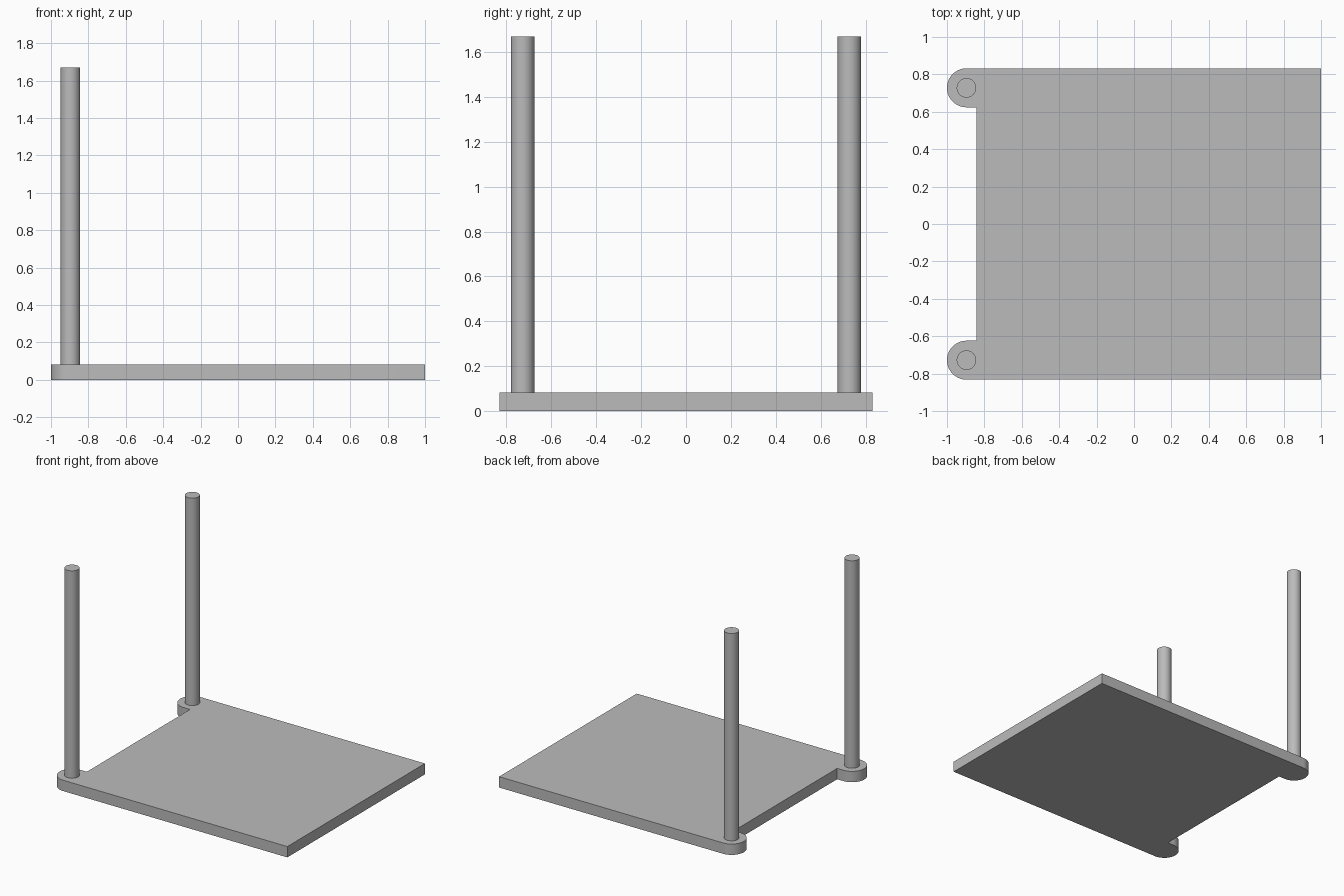
import bpy, bmesh
from math import cos, sin, pi, radians

cube = bpy.data.objects.get("Cube")
if cube:
    bpy.data.objects.remove(cube, do_unlink=True)

THICK, TOP = 0.083, 1.67
POST_X, POST_Y = -0.896, 0.728
TAB_R, POST_R = 0.104, 0.052
EDGE_X = -0.843

grey = bpy.data.materials.new("plain grey")
grey.use_nodes = True
grey.diffuse_color = (0.5, 0.5, 0.5, 1)
grey.node_tree.nodes["Principled BSDF"].inputs["Base Color"].default_value = (0.5, 0.5, 0.5, 1)


def extrude_profile(name, points, z0, z1):
    """Closed outline in plan, raised from z0 to z1."""
    bm = bmesh.new()
    face = bm.faces.new([bm.verts.new((x, y, z0)) for x, y in points])
    raised = bmesh.ops.extrude_face_region(bm, geom=[face], use_keep_orig=True)
    verts = [v for v in raised["geom"] if isinstance(v, bmesh.types.BMVert)]
    bmesh.ops.translate(bm, verts=verts, vec=(0, 0, z1 - z0))
    bmesh.ops.recalc_face_normals(bm, faces=bm.faces)
    mesh = bpy.data.meshes.new(name)
    bm.to_mesh(mesh)
    bm.free()
    mesh.materials.append(grey)
    obj = bpy.data.objects.new(name, mesh)
    bpy.context.collection.objects.link(obj)
    bpy.ops.object.select_all(action='DESELECT')
    obj.select_set(True)
    bpy.context.view_layer.objects.active = obj
    bpy.ops.object.shade_smooth_by_angle(angle=radians(30))
    return obj


def arc(cx, cy, r, start, sweep, steps):
    angles = [start + sweep * i / steps for i in range(steps + 1)]
    return [(cx + r * cos(a), cy + r * sin(a)) for a in angles]


# Base plate with a rounded tab at each right-hand corner
half = POST_Y + TAB_R
inner = POST_Y - TAB_R
outline = [(1, -half), (1, half)]
outline += arc(POST_X, POST_Y, TAB_R, pi / 2, pi, 32)
outline += [(EDGE_X, inner), (EDGE_X, -inner)]
outline += arc(POST_X, -POST_Y, TAB_R, pi / 2, pi, 32)
extrude_profile("base_plate", outline, 0, THICK)

# Round posts standing on the tabs
for name, side in (("front_post", -1), ("back_post", 1)):
    circle = arc(POST_X, side * POST_Y, POST_R, 0, 2 * pi, 48)[:-1]
    extrude_profile(name, circle, THICK, TOP)
